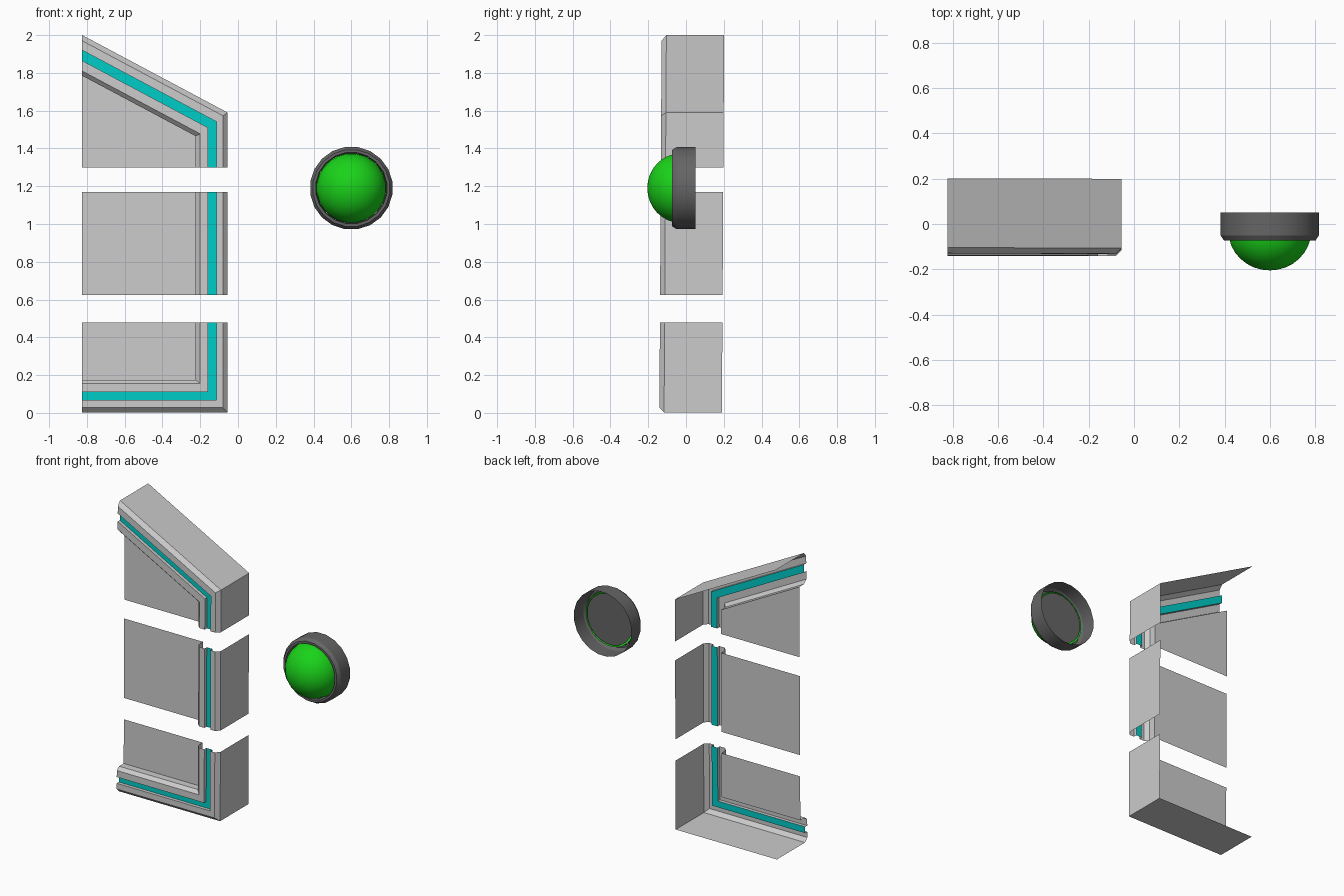
import bpy, math

if "Cube" in bpy.data.objects:
    bpy.data.objects.remove(bpy.data.objects["Cube"])

LEFT = -0.825
SLOPE = 0.41 / 0.77

# moulding section, outer edge to panel: x, y, height above base, drop below sloped top
SECTION = [
    (-0.055, 0.196, 0.003, 0.0),
    (-0.055, -0.11, 0.003, 0.0),
    (-0.08, -0.135, 0.028, 0.03),
    (-0.115, -0.135, 0.067, 0.08),
    (-0.115, -0.112, 0.067, 0.08),
    (-0.16, -0.112, 0.11, 0.135),
    (-0.16, -0.135, 0.11, 0.135),
    (-0.20, -0.135, 0.155, 0.19),
    (-0.225, -0.11, 0.175, 0.215),
    (-0.225, -0.06, 0.175, 0.215),
]
STRIP = 4  # band of the section that is the coloured strip


def colour(name, rgb):
    m = bpy.data.materials.new(name)
    m.diffuse_color = (*rgb, 1)
    m.use_nodes = True
    m.node_tree.nodes["Principled BSDF"].inputs["Base Color"].default_value = m.diffuse_color
    return m


def add_mesh(name, verts, faces, mat=None):
    me = bpy.data.meshes.new(name)
    me.from_pydata(verts, [], faces)
    me.update()
    ob = bpy.data.objects.new(name, me)
    bpy.context.collection.objects.link(ob)
    if mat:
        me.materials.append(mat)
    return ob


def lean(x, y, z):
    # the frame leans back very slightly
    return (x, y + 0.006 * (z - 1), z)


def frame_piece(name, path, closing):
    """Sweep the section along path; closing gives the free panel corners."""
    n = len(path)
    verts = [lean(*f(*s)) for s in SECTION for f in path]
    bands = [[] for _ in SECTION[1:]]
    for k in range(len(SECTION) - 1):
        for i in range(n - 1):
            a = k * n + i
            bands[k].append((a + n, a + n + 1, a + 1, a))
    body = [f for k, b in enumerate(bands) if k != STRIP for f in b]
    # recessed panel
    first = (len(SECTION) - 1) * n
    panel = list(range(first, first + n))
    extra = [lean(x, SECTION[-1][1], z) for x, z in closing]
    panel += range(len(verts), len(verts) + len(extra))
    add_mesh(name, verts + extra, body + [panel[::-1]])
    # coloured strip in the groove
    strip_verts = verts[STRIP * n:(STRIP + 2) * n]
    strip_faces = [tuple(v - STRIP * n for v in f) for f in bands[STRIP]]
    add_mesh(name + "_strip", strip_verts, strip_faces, cyan)


def level(z):
    return lambda x, y, low, drop: (x, y, z)


def top_left(x, y, low, drop):
    return (LEFT, y, 2.0 - drop)


def top_corner(x, y, low, drop):
    return (x, y, 2.0 - drop - SLOPE * (x - LEFT))


def base_corner(x, y, low, drop):
    return (x, y, low)


def base_left(x, y, low, drop):
    return (LEFT, y, low)


def lathe(name, profile, mat=None, n=20, center=(0.6, 0, 1.19)):
    """Spin (radius, y) points around the y axis; radius 0 closes with a cap point."""
    verts, rings, faces = [], [], []
    for r, y in profile:
        count = 1 if r == 0 else n
        rings.append([len(verts) + i for i in range(count)])
        for i in range(count):
            a = 2 * math.pi * (i + 0.5) / n
            verts.append((center[0] + r * math.cos(a), y, center[2] + r * math.sin(a)))
    for p, q in zip(rings, rings[1:]):
        for i in range(n):
            j = (i + 1) % n
            if len(q) == 1:
                faces.append((p[i], p[j], q[0]))
            else:
                faces.append((p[i], p[j], q[j], q[i]))
    ob = add_mesh(name, verts, faces, mat)
    bpy.ops.object.select_all(action='DESELECT')
    ob.select_set(True)
    bpy.context.view_layer.objects.active = ob
    bpy.ops.object.shade_smooth_by_angle(angle=math.radians(30))
    return ob


cyan = colour("cyan", (0.0, 0.6, 0.57))
green = colour("green", (0.01, 0.65, 0.01))
dark = colour("dark_grey", (0.13, 0.13, 0.13))

# frame pieces
frame_piece("frame_top", [top_left, top_corner, level(1.30)], [(LEFT, 1.30)])
frame_piece("frame_middle", [level(1.17), level(0.625)], [(LEFT, 0.625), (LEFT, 1.17)])
frame_piece("frame_bottom", [level(0.478), base_corner, base_left], [(LEFT, 0.478)])

# lamp: open-backed ring, backing disc and dome
lathe("lamp_ring", [(0.22, 0.05), (0.22, -0.05), (0.205, -0.073), (0.19, -0.073), (0.185, -0.03)], dark)
lathe("lamp_backing", [(0.175, -0.03), (0, -0.03)], dark)
dome = [(0.185 * math.cos(t), -0.03 - 0.175 * math.sin(t))
        for t in (math.pi / 2 * i / 8 for i in range(8))]
lathe("lamp_dome", dome + [(0, -0.205)], green, n=24)
